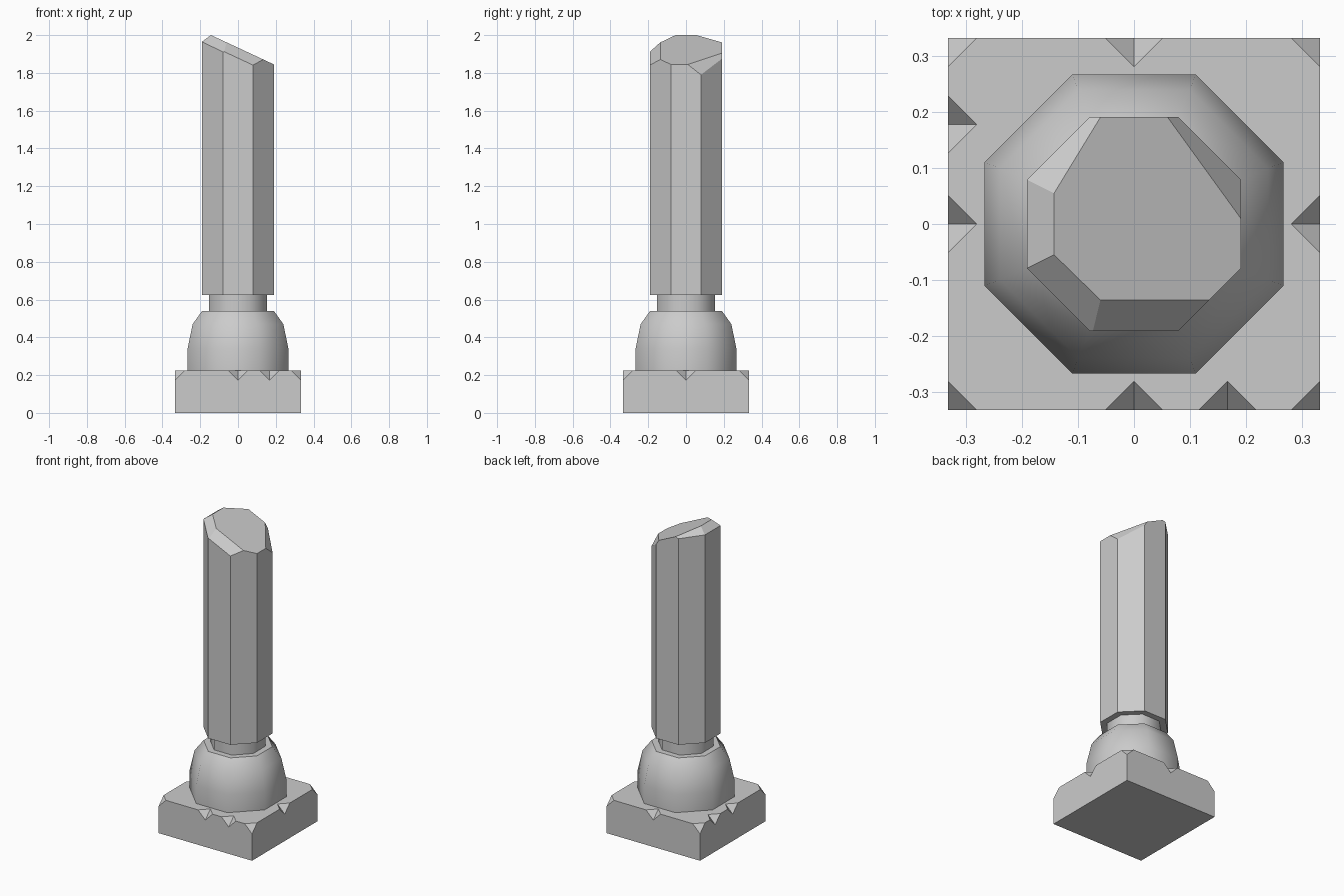
import bpy, bmesh
from math import cos, sin, pi, radians
from mathutils import Vector

if "Cube" in bpy.data.objects:
    bpy.data.objects.remove(bpy.data.objects["Cube"], do_unlink=True)

stone = bpy.data.materials.new("grey stone")
stone.use_nodes = True
GREY = (0.6, 0.6, 0.6, 1)
stone.diffuse_color = GREY
stone.node_tree.nodes["Principled BSDF"].inputs["Base Color"].default_value = GREY


def make_object(name, bm):
    bmesh.ops.recalc_face_normals(bm, faces=bm.faces)
    mesh = bpy.data.meshes.new(name)
    bm.to_mesh(mesh)
    bm.free()
    mesh.materials.append(stone)
    obj = bpy.data.objects.new(name, mesh)
    bpy.context.collection.objects.link(obj)
    return obj


def octagon_solid(profile):
    """Stack octagonal rings given as (flat-to-centre distance, height)."""
    bm = bmesh.new()
    rings = []
    for apothem, z in profile:
        r = apothem / cos(pi / 8)
        angles = [pi / 8 + i * pi / 4 for i in range(8)]
        rings.append([bm.verts.new((r * cos(a), r * sin(a), z)) for a in angles])
    for low, high in zip(rings, rings[1:]):
        for i in range(8):
            j = (i + 1) % 8
            bm.faces.new((low[i], low[j], high[j], high[i]))
    bm.faces.new(rings[0][::-1])
    bm.faces.new(rings[-1])
    return bm


def smooth(obj):
    bpy.ops.object.select_all(action="DESELECT")
    obj.select_set(True)
    bpy.context.view_layer.objects.active = obj
    bpy.ops.object.shade_smooth_by_angle(angle=radians(50))


# Square plinth
HALF, TOP, CHIP = 0.333, 0.225, 0.052
bm = bmesh.new()
bmesh.ops.create_cube(bm, size=1)
for v in bm.verts:
    v.co = (v.co.x * 2 * HALF, v.co.y * 2 * HALF, (v.co.z + 0.5) * TOP)
plinth = make_object("plinth", bm)

# Octahedral cutters chip the corners and the upper edges
chips = [(x, y) for x in (-HALF, 0, HALF) for y in (-HALF, 0, HALF) if x or y]
chips += [(0.167, -HALF), (-HALF, 0.178)]
bm = bmesh.new()
for x, y in chips:
    points = []
    for axis in range(3):
        for side in (-CHIP, CHIP):
            p = Vector((x, y, TOP))
            p[axis] += side
            points.append(bm.verts.new(p))
    bmesh.ops.convex_hull(bm, input=points)
cutter = make_object("chip_cutter", bm)
cutter.hide_render = True
cutter.hide_viewport = True

cut = plinth.modifiers.new("chips", "BOOLEAN")
cut.operation = "DIFFERENCE"
cut.solver = "EXACT"
cut.object = cutter
bpy.context.view_layer.objects.active = plinth
plinth.select_set(True)
bpy.ops.object.modifier_apply(modifier=cut.name)
bpy.data.objects.remove(cutter, do_unlink=True)

# Rounded foot and neck
smooth(make_object("rounded_foot", octagon_solid(
    [(0.267, TOP), (0.267, 0.34), (0.24, 0.47), (0.19, 0.54)])))
smooth(make_object("neck", octagon_solid([(0.153, 0.54), (0.153, 0.625)])))

# Shaft, broken off by a sloping plane and chipped around the rim
bm = octagon_solid([(0.191, 0.625), (0.191, 2.2)])


def break_height(x):
    return 2 - 0.466 * (x + 0.143)


def on_break(x, y):
    return Vector((x, y, break_height(x)))


left_front, left_back = on_break(-0.143, -0.055), on_break(-0.143, 0.055)
front, back = on_break(-0.06, -0.136), on_break(-0.06, 0.191)
cuts = [
    (left_front, left_back, front),
    (left_front, left_back, Vector((-0.191, 0, 1.965))),
    (front, on_break(0.13, -0.136), Vector((-0.079, -0.191, 1.915))),
    (left_front, front, Vector((-0.191, -0.079, 1.965))),
    (left_back, back, Vector((-0.191, 0.079, 1.965))),
    (on_break(0.06, 0.191), on_break(0.191, 0.01), Vector((0.191, 0.079, 1.79))),
]
for a, b, c in cuts:
    normal = (b - a).cross(c - a).normalized()
    if normal.z < 0:
        normal.negate()
    bmesh.ops.bisect_plane(bm, geom=bm.verts[:] + bm.edges[:] + bm.faces[:],
                           plane_co=a, plane_no=normal, clear_outer=True)
    rim = [e for e in bm.edges if e.is_boundary]
    if rim:
        bmesh.ops.contextual_create(bm, geom=rim)
make_object("broken_shaft", bm)
